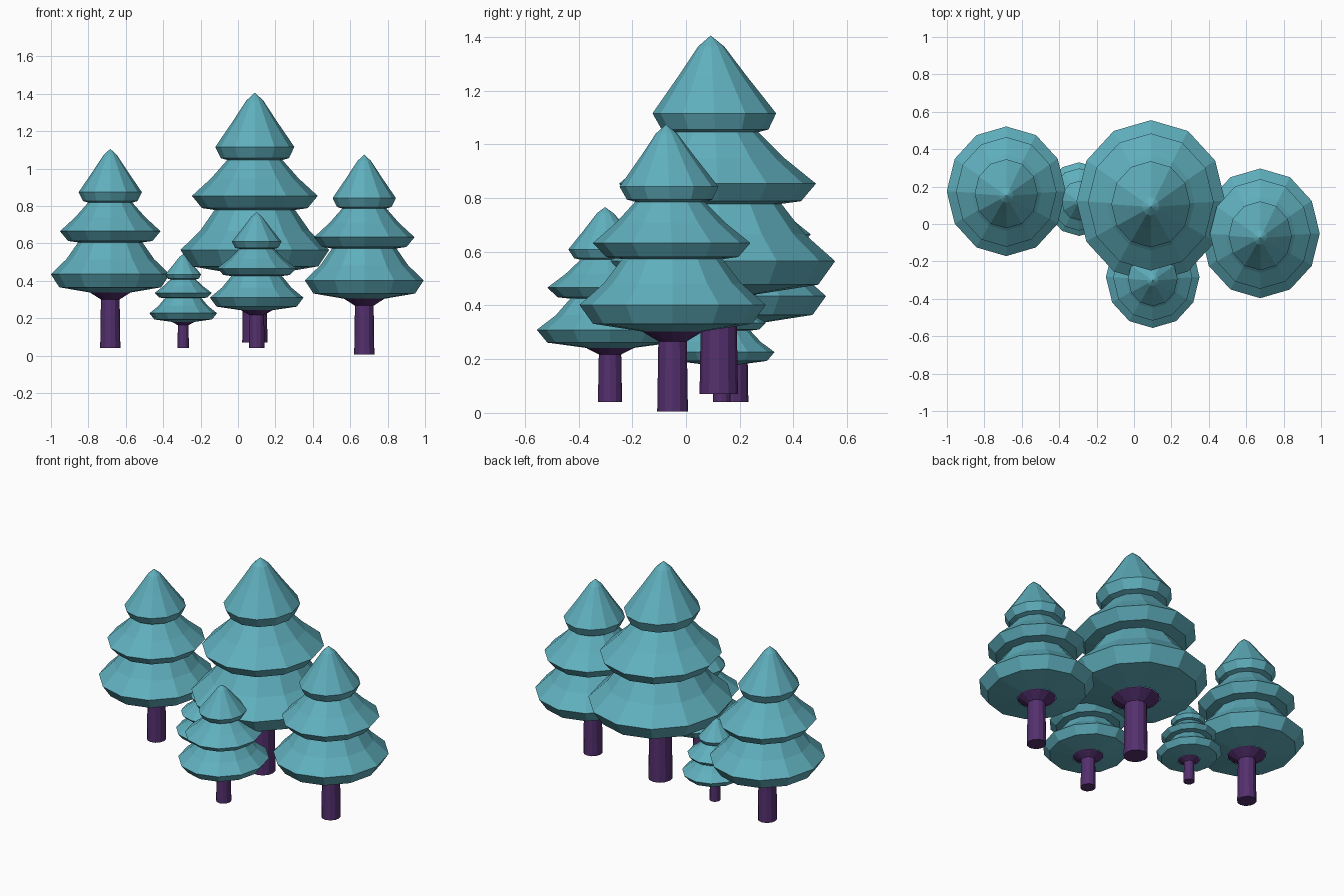
import bpy, bmesh, math

if "Cube" in bpy.data.objects:
    bpy.data.objects.remove(bpy.data.objects["Cube"])

SIDES = 12


def material(name, rgb):
    m = bpy.data.materials.new(name)
    m.diffuse_color = (*rgb, 1.0)
    m.use_nodes = True
    m.node_tree.nodes["Principled BSDF"].inputs["Base Color"].default_value = m.diffuse_color
    return m


teal = material("teal foliage", (0.115, 0.43, 0.51))
purple = material("purple bark", (0.088, 0.029, 0.155))

# (radius, height) profiles of a unit tree
TRUNK = [(0, 0), (0.054, 0), (0.050, 0.26), (0.108, 0.297)]
FOLIAGE = [
    (0.108, 0.297), (0.272, 0.325), (0.318, 0.395),   # lower tier
    (0.235, 0.475), (0.172, 0.565),
    (0.226, 0.573), (0.269, 0.625),                   # middle tier
    (0.187, 0.70), (0.118, 0.778),
    (0.146, 0.786), (0.169, 0.834),                   # top tier
    (0.093, 0.945), (0.036, 1.032), (0, 1.065),
]


def lathe(name, profile, mat, loc, width, height, depth):
    """Turn a profile into a faceted, slightly oval, slightly leaning solid."""
    bm = bmesh.new()
    rings = []
    for r, z in profile:
        lean = -0.024 * max(0.0, (z - 0.55) / 0.515)
        n = SIDES if r > 0 else 1
        rings.append([bm.verts.new((
            loc[0] + width * r * math.cos(2 * math.pi * k / SIDES) * (r > 0),
            loc[1] + width * (depth * r * math.sin(2 * math.pi * k / SIDES) + lean),
            loc[2] + height * z)) for k in range(n)])
    for a, b in zip(rings, rings[1:]):
        for k in range(SIDES):
            j = (k + 1) % SIDES
            if len(a) == 1:
                bm.faces.new((a[0], b[j], b[k]))
            elif len(b) == 1:
                bm.faces.new((a[k], a[j], b[0]))
            else:
                bm.faces.new((a[k], a[j], b[j], b[k]))
    me = bpy.data.meshes.new(name)
    bm.to_mesh(me)
    bm.free()
    me.materials.append(mat)
    ob = bpy.data.objects.new(name, me)
    bpy.context.collection.objects.link(ob)


# name, base position, width scale, height scale
TREES = [
    ("left", (-0.683, 0.175, 0.04), 1.0, 1.0),
    ("right", (0.675, -0.05, 0.006), 1.0, 1.003),
    ("tall", (0.09, 0.122, 0.07), 1.25, 1.254),
    ("small", (0.10, -0.283, 0.04), 0.787, 0.682),
    ("tiny", (-0.293, 0.133, 0.04), 0.568, 0.472),
]
for name, loc, w, h in TREES:
    lathe(name + "_tree_trunk", TRUNK, purple, loc, w, h, 1.06)
    lathe(name + "_tree_foliage", FOLIAGE, teal, loc, w, h, 1.09)
